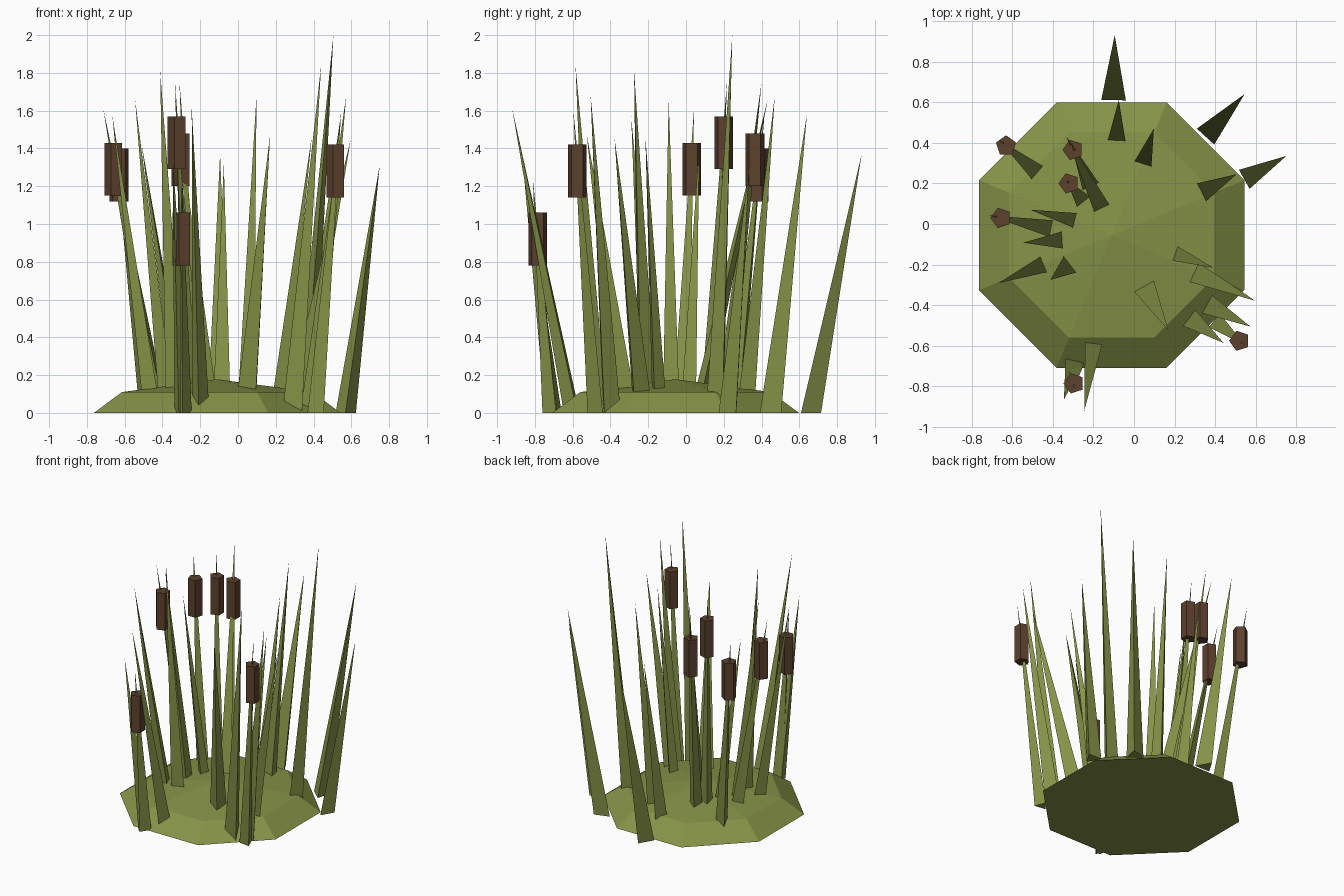
import bpy, bmesh, math
from mathutils import Vector

if "Cube" in bpy.data.objects:
    bpy.data.objects.remove(bpy.data.objects["Cube"])


def material(name, rgb):
    m = bpy.data.materials.new(name)
    m.diffuse_color = (*rgb, 1)
    m.use_nodes = True
    m.node_tree.nodes["Principled BSDF"].inputs["Base Color"].default_value = m.diffuse_color
    return m


GREEN = material("reed green", (0.235, 0.29, 0.063))
BROWN = material("cattail brown", (0.108, 0.052, 0.027))


def ring(center, radius, sides, angle):
    return [Vector(center) + Vector((radius * math.cos(angle + i * math.tau / sides),
                                     radius * math.sin(angle + i * math.tau / sides), 0))
            for i in range(sides)]


def loft(name, rings, mat):
    """Closed flat-shaded solid through rings; a one-point ring is an apex."""
    bm = bmesh.new()
    rows = [[bm.verts.new(p) for p in r] for r in rings]
    bm.faces.new(rows[0])
    for a, b in zip(rows, rows[1:]):
        n = len(a)
        for i in range(n):
            j = (i + 1) % n
            if len(b) == 1:
                bm.faces.new((a[i], a[j], b[0]))
            else:
                bm.faces.new((a[i], a[j], b[j], b[i]))
    if len(rows[-1]) > 1:
        bm.faces.new(rows[-1])
    bmesh.ops.recalc_face_normals(bm, faces=bm.faces)
    me = bpy.data.meshes.new(name)
    bm.to_mesh(me)
    bm.free()
    me.materials.append(mat)
    ob = bpy.data.objects.new(name, me)
    bpy.context.collection.objects.link(ob)


# Low octagonal mound
CX, CY = -0.11, -0.055
K = 1 / math.cos(math.pi / 8)
loft("mound", [ring((CX, CY, 0), 0.653 * K, 8, math.pi / 8),
               ring((CX, CY, 0.11), 0.505 * K, 8, math.pi / 8),
               [Vector((CX, CY, 0.178))]], GREEN)


def blade(name, base, tip, radius):
    """Three-sided spike, one corner pointing the way it leans."""
    inside = max(abs(base[0] - CX), abs(base[1] - CY)) < 0.4
    lean = math.atan2(tip[1] - base[1], tip[0] - base[0])
    foot = (base[0], base[1], 0.07 if inside else 0)
    loft(name, [ring(foot, radius, 3, lean), [Vector(tip)]], GREEN)


# Grass blades: base x, y, tip x, y, z, radius
blades = [
    (-0.10, 0.645, -0.095, 0.93, 1.37, 0.07),
    (0.375, 0.455, 0.545, 0.64, 1.58, 0.067),
    (0.57, 0.235, 0.75, 0.335, 1.31, 0.062),
    (-0.085, 0.42, -0.075, 0.61, 1.32, 0.055),
    (0.05, 0.315, 0.098, 0.47, 1.68, 0.052),
    (0.35, 0.165, 0.505, 0.245, 2.00, 0.06),
    (0.30, -0.24, 0.597, -0.378, 1.45, 0.065),
    (0.215, -0.15, 0.39, -0.215, 1.46, 0.045),
    (0.06, -0.325, 0.17, -0.525, 1.47, 0.067),
    (0.38, -0.405, 0.573, -0.505, 1.68, 0.06),
    (0.29, -0.475, 0.44, -0.585, 1.84, 0.06),
    (-0.20, -0.595, -0.245, -0.92, 1.61, 0.052),
    (-0.30, -0.695, -0.345, -0.865, 1.34, 0.052),
    (-0.46, -0.205, -0.665, -0.29, 1.57, 0.05),
    (-0.37, -0.08, -0.545, -0.092, 1.66, 0.05),
    (-0.335, -0.215, -0.412, -0.275, 1.81, 0.06),
    (-0.30, 0.02, -0.51, 0.07, 1.42, 0.045),
    (-0.22, 0.20, -0.31, 0.40, 1.75, 0.052),
]
for i, (bx, by, tx, ty, tz, r) in enumerate(blades):
    blade(f"blade_{i + 1}", (bx, by), (tx, ty, tz), r)

# Cattails: stem base x, y, head x, y, head bottom z
cattails = [
    (-0.42, -0.02, -0.655, 0.03, 1.15),
    (-0.49, 0.265, -0.63, 0.385, 1.12),
    (-0.26, 0.125, -0.32, 0.20, 1.29),
    (-0.16, 0.08, -0.30, 0.365, 1.20),
    (-0.29, -0.71, -0.295, -0.785, 0.78),
    (0.415, -0.49, 0.52, -0.575, 1.14),
]
for i, (bx, by, hx, hy, z) in enumerate(cattails):
    t = (z + 0.46) / (z + 0.14)   # carry the stem on past the head
    tip = (bx + (hx - bx) * t, by + (hy - by) * t, z + 0.46)
    blade(f"cattail_stem_{i + 1}", (bx, by), tip, 0.05)
    turn = math.pi / 2 if i == 1 else math.pi
    loft(f"cattail_head_{i + 1}", [ring((hx, hy, z), 0.052, 5, turn),
                                   ring((hx, hy, z + 0.28), 0.052, 5, turn)], BROWN)
